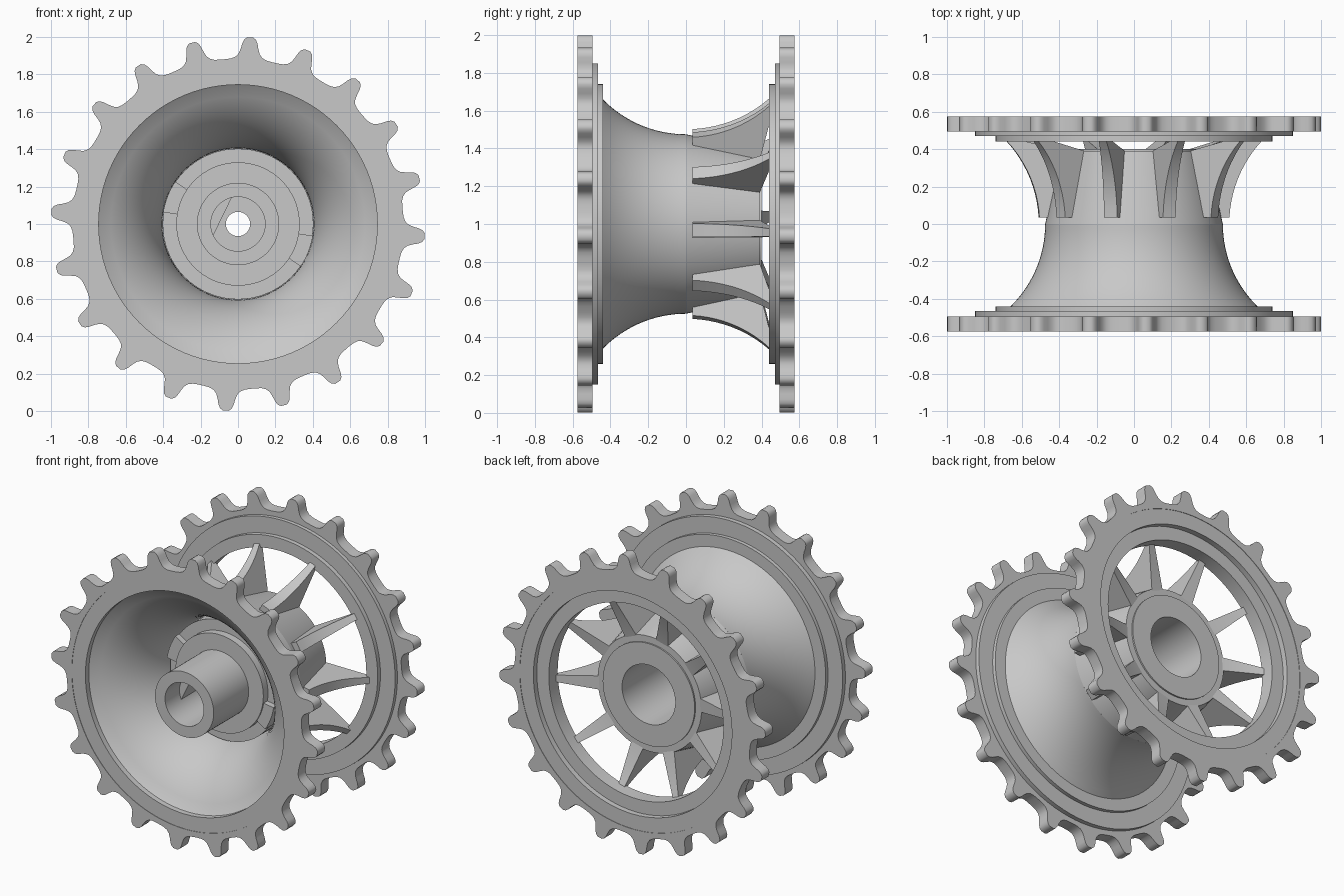
import bpy, bmesh, math
from math import sin, cos, pi, sqrt, radians

cube = bpy.data.objects.get("Cube")
if cube:
    bpy.data.objects.remove(cube, do_unlink=True)

AXIS_Z = 1.0
PHASE = radians(-3.8)
TEETH, SPOKES = 20, 10

steel = bpy.data.materials.new("grey_steel")
GREY = (0.58, 0.58, 0.58, 1)
steel.diffuse_color = GREY
steel.use_nodes = True
steel.node_tree.nodes["Principled BSDF"].inputs["Base Color"].default_value = GREY


def polar(r, a, y):
    return (r * cos(a), y, AXIS_Z + r * sin(a))


def finish(name, bm, angle=40):
    bmesh.ops.recalc_face_normals(bm, faces=bm.faces)
    mesh = bpy.data.meshes.new(name)
    bm.to_mesh(mesh)
    bm.free()
    mesh.materials.append(steel)
    obj = bpy.data.objects.new(name, mesh)
    bpy.context.collection.objects.link(obj)
    bpy.ops.object.select_all(action='DESELECT')
    obj.select_set(True)
    bpy.context.view_layer.objects.active = obj
    bpy.ops.object.shade_smooth_by_angle(angle=radians(angle))
    return obj


def lathe(name, profile, start=0, sweep=2 * pi, steps=72):
    """Sweep a closed (radius, y) profile around the axle."""
    bm = bmesh.new()
    full = sweep > 6.2
    count = steps if full else steps + 1
    rings = [[bm.verts.new(polar(r, start + sweep * i / steps, y)) for r, y in profile]
             for i in range(count)]
    n = len(profile)
    for i in range(steps):
        a, b = rings[i], rings[(i + 1) % count]
        for j in range(n):
            k = (j + 1) % n
            bm.faces.new((a[j], a[k], b[k], b[j]))
    if not full:
        bm.faces.new(rings[0])
        bm.faces.new(rings[-1])
    return finish(name, bm)


def loft(name, loops):
    """Join equal loops in a closed chain."""
    bm = bmesh.new()
    rows = [[bm.verts.new(p) for p in loop] for loop in loops]
    n = len(rows[0])
    for i, row in enumerate(rows):
        nxt = rows[(i + 1) % len(rows)]
        for j in range(n):
            k = (j + 1) % n
            bm.faces.new((row[j], row[k], nxt[k], nxt[j]))
    return finish(name, bm)


def flare(y, throat, radius):
    """Radius of the hourglass curve at a distance along the axle."""
    return throat + radius - sqrt(radius * radius - y * y)


# Toothed sprocket plates
half_tooth = [(0.016, 1.0), (0.032, 0.988), (0.042, 0.968), (0.05, 0.94),
              (0.062, 0.913), (0.08, 0.896), (0.105, 0.887), (0.135, 0.884)]
tooth = [(-a, r) for a, r in reversed(half_tooth)] + half_tooth
outline = [(PHASE + 2 * pi * t / TEETH + a, r) for t in range(TEETH) for a, r in tooth]
for name, y0, y1 in (("front_sprocket", -0.575, -0.495), ("back_sprocket", 0.495, 0.575)):
    outer = lambda y: [polar(r, a, y) for a, r in outline]
    inner = lambda y: [polar(0.845, a, y) for a, r in outline]
    loft(name, [outer(y0), inner(y0), inner(y1), outer(y1)])

# Flared drum shell with its stepped front rim
ys = [-0.44 * i / 14 for i in range(15)]
drum = [(flare(y, 0.475, 0.616), y) for y in ys]
drum += [(0.74, -0.44), (0.74, -0.465), (0.85, -0.465), (0.85, -0.572),
         (0.745, -0.572), (0.745, -0.535)]
drum += [(flare(y, 0.405, 0.587), y) for y in [-0.53 + 0.53 * i / 16 for i in range(17)]]
lathe("flared_drum", drum, steps=96)

# Stepped back rim
lathe("back_rim", [(0.85, 0.47), (0.85, 0.572), (0.745, 0.572), (0.745, 0.535),
                   (0.655, 0.535), (0.655, 0.44), (0.74, 0.44), (0.74, 0.47)], steps=96)

# Hub: front tube, stepped collars, bored rear cone
lathe("hub", [(0.065, -0.25), (0.145, -0.25), (0.145, -0.575), (0.22, -0.575),
              (0.22, -0.2), (0.33, -0.2), (0.33, -0.15), (0.403, -0.15),
              (0.403, 0.0), (0.475, 0.0), (0.39, 0.39), (0.345, 0.39),
              (0.345, 0.4), (0.2, 0.4), (0.2, -0.2), (0.065, -0.2)])

# Two opposite keys on the collar
for side, turn in (("left", 0), ("right", 180)):
    lathe(side + "_collar_key", [(0.32, -0.19), (0.405, -0.19), (0.405, -0.1), (0.32, -0.1)],
          radians(turn - 34), radians(25), 8)

# Flat-sided stop inside the front tube
bm = bmesh.new()
arc = [radians(103 + 102 * i / 10) for i in range(11)]
ends = [[bm.verts.new(polar(0.146, a, y)) for a in arc] for y in (-0.42, -0.24)]
for loop in ends:
    bm.faces.new(loop)
for i in range(len(arc)):
    k = (i + 1) % len(arc)
    bm.faces.new((ends[0][i], ends[0][k], ends[1][k], ends[1][i]))
finish("tube_stop", bm)

# Curved fin spokes, tapering towards the rim
fin = [(flare(y, 0.508, 0.65), y) for y in [0.035 + 0.415 * i / 10 for i in range(11)]]
fin += [(0.67, 0.47), (0.655, 0.46), (0.38, 0.39), (0.37, 0.2), (0.44, 0.035)]
for s in range(SPOKES):
    angle = PHASE + 2 * pi * s / SPOKES
    bm = bmesh.new()
    sides = []
    for sign in (-1, 1):
        loop = []
        for r, y in fin:
            half = 0.046 - 0.09 * max(0, r - 0.4)
            x, z = r, sign * half
            loop.append(bm.verts.new((x * cos(angle) - z * sin(angle), y,
                                      AXIS_Z + x * sin(angle) + z * cos(angle))))
        sides.append(loop)
        bm.faces.new(loop)
    for j in range(len(fin)):
        k = (j + 1) % len(fin)
        bm.faces.new((sides[0][j], sides[0][k], sides[1][k], sides[1][j]))
    finish("spoke_%d" % (s + 1), bm, 30)
